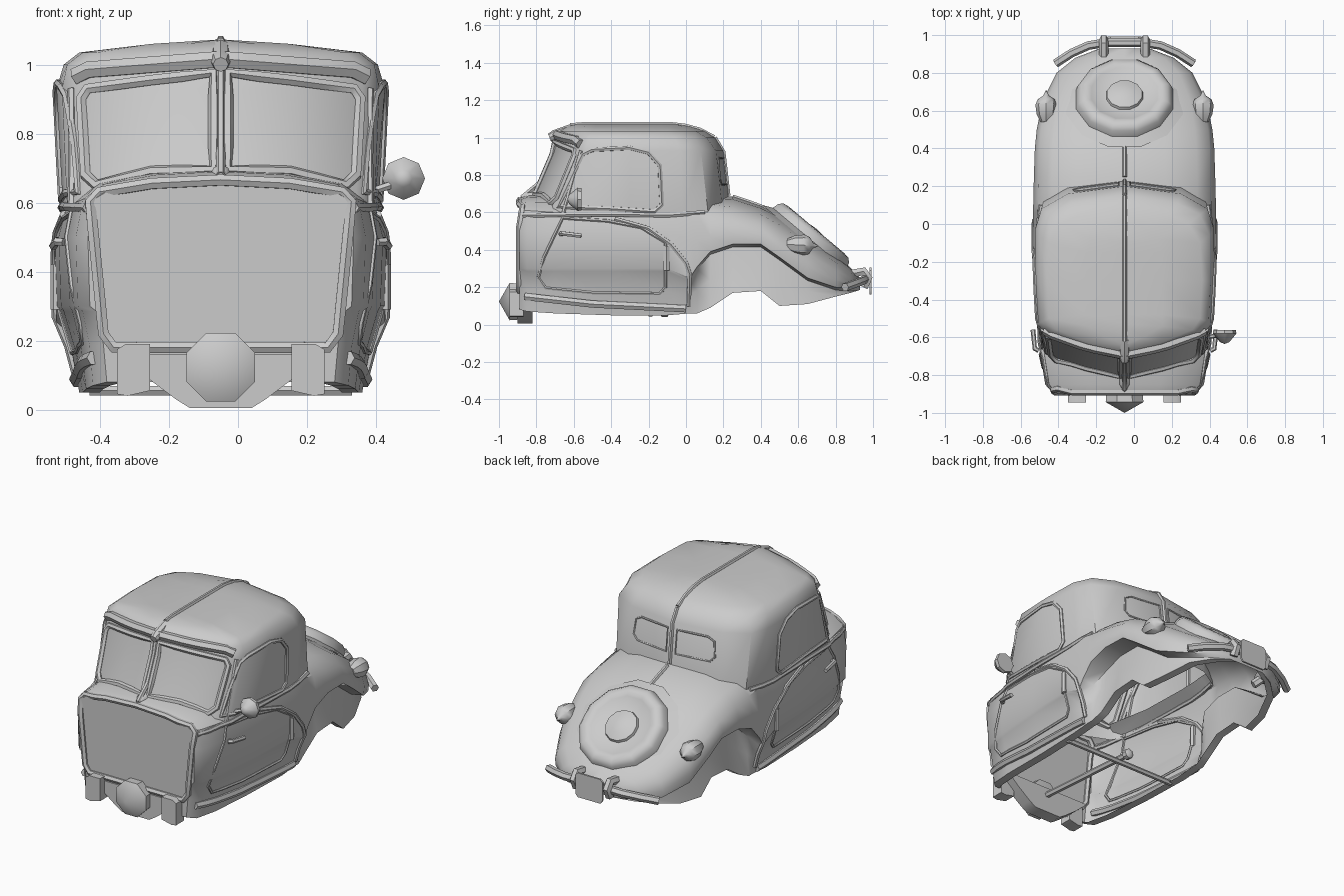
import bpy, bmesh, math
from mathutils import Vector, Matrix
from mathutils.bvhtree import BVHTree

if "Cube" in bpy.data.objects:
    bpy.data.objects.remove(bpy.data.objects["Cube"])

CX = -0.05  # the body sits left of the origin because of the single mirror


def make(name, verts, faces, angle=40):
    me = bpy.data.meshes.new(name)
    me.from_pydata([tuple(v) for v in verts], [], faces)
    bm = bmesh.new()
    bm.from_mesh(me)
    bmesh.ops.remove_doubles(bm, verts=bm.verts, dist=0.0005)
    bmesh.ops.recalc_face_normals(bm, faces=bm.faces)
    bm.to_mesh(me)
    bm.free()
    ob = bpy.data.objects.new(name, me)
    ob.location.x = CX
    bpy.context.collection.objects.link(ob)
    bpy.ops.object.select_all(action='DESELECT')
    ob.select_set(True)
    bpy.context.view_layer.objects.active = ob
    bpy.ops.object.shade_smooth_by_angle(angle=math.radians(angle))
    return ob


def lathe(name, prof, n, loc, axis, spin=0.0):
    """prof = (radius, height) pairs turned about axis"""
    rot = Vector((0, 0, 1)).rotation_difference(Vector(axis)).to_matrix()
    vs = [rot @ Vector((r * math.cos(2 * math.pi * (k + spin) / n), r * math.sin(2 * math.pi * (k + spin) / n), h))
          + Vector(loc) for r, h in prof for k in range(n)]
    fs = [(i * n + k, i * n + (k + 1) % n, (i + 1) * n + (k + 1) % n, (i + 1) * n + k)
          for i in range(len(prof) - 1) for k in range(n)]
    return make(name, vs, fs)


def prism(name, poly, y0, y1):
    """extrude an x,z outline along y"""
    n = len(poly)
    vs = [(x, y, z) for y in (y0, y1) for x, z in poly]
    fs = [tuple(range(n)), tuple(range(2 * n - 1, n - 1, -1))]
    fs += [(k, (k + 1) % n, n + (k + 1) % n, n + k) for k in range(n)]
    return make(name, vs, fs)


def tube(name, pts, r, closed=False):
    cu = bpy.data.curves.new(name, 'CURVE')
    cu.dimensions = '3D'
    cu.bevel_depth, cu.bevel_resolution, cu.use_fill_caps = r, 1, True
    sp = cu.splines.new('POLY')
    sp.points.add(len(pts) - 1)
    for p, q in zip(sp.points, pts):
        p.co = (*q, 1)
    sp.use_cyclic_u = closed
    ob = bpy.data.objects.new(name, cu)
    ob.location.x = CX
    bpy.context.collection.objects.link(ob)
    return ob


# lower body: y, width, top, shoulder, mid, arch height, inner width, bottom, bottom width
stations = [
    (-.89, .385, .675, .61, .5, .30, .36, .08, .33), (-.85, .42, .69, .61, .5, .30, .40, .07, .37),
    (-.7, .445, .70, .60, .5, .30, .43, .06, .39), (-.4, .47, .66, .59, .5, .30, .455, .05, .40),
    (-.1, .482, .66, .59, .5, .30, .465, .05, .41), (.02, .484, .67, .59, .45, .25, .46, .06, .41),
    (.06, .484, .68, .59, .45, .31, .40, .06, .41), (.13, .483, .69, .58, .47, .39, .36, .09, .40),
    (.25, .48, .685, .56, .48, .43, .36, .17, .40), (.4, .475, .635, .53, .47, .43, .36, .18, .40),
    (.5, .465, .585, .47, .41, .36, .36, .10, .40), (.65, .435, .48, .38, .31, .25, .35, .11, .37),
    (.8, .36, .37, .29, .24, .20, .30, .15, .31), (.88, .26, .305, .25, .22, .195, .22, .17, .22),
    (.93, .13, .25, .225, .21, .20, .12, .185, .12)]
verts, faces = [], []
for y, w, zt, zs, zm, za, wi, zb, wb in stations:
    d = zt - zs
    half = [(0, zt), (.45 * w, zt - .12 * d), (.8 * w, zt - .45 * d), (.95 * w, zs), (w, zm),
            (w * .985, za), (wi, za - .015), ((wi + wb) / 2 - .005, (za + zb) / 2), (wb, zb), (wb - .05, zb)]
    ring = [(-x, z) for x, z in reversed(half[1:])] + half
    verts += [(x, y, z) for x, z in ring]
n = 19
for i in range(len(stations) - 1):
    for k in range(n - 1):
        inside = -.75 < stations[i][0] and stations[i + 1][0] < .15 and 7 <= k <= 10
        if not inside:  # leave the body open beneath the cabin
            faces.append((i * n + k, i * n + k + 1, (i + 1) * n + k + 1, (i + 1) * n + k))
faces += [tuple(range(n)), tuple(range(len(verts) - n, len(verts)))]
body = make("lower_body", verts, faces)

# cabin: half outlines stacked from belt line to roof ridge
levels = [
    (.58, [(0, -.86), (.2, -.81), (.39, -.73), (.445, -.64), (.457, -.3), (.457, -.02), (.43, .12), (.30, .2), (0, .24)]),
    (.93, [(0, -.71), (.21, -.66), (.41, -.585), (.46, -.53), (.476, -.3), (.474, -.03), (.44, .08), (.30, .16), (0, .2)]),
    (1.0, [(0, -.70), (.2, -.65), (.40, -.575), (.445, -.52), (.455, -.3), (.45, -.06), (.40, .05), (.28, .11), (0, .155)]),
    (1.035, [(0, -.68), (.19, -.63), (.36, -.56), (.40, -.5), (.41, -.3), (.40, -.1), (.34, 0), (.24, .05), (0, .1)]),
    (1.06, [(0, -.64), (.1, -.6), (.2, -.54), (.2, -.48), (.2, -.3), (.2, -.15), (.17, -.08), (.1, -.02), (0, .02)]),
    (1.073, [(0, y) for y in (-.6, -.58, -.53, -.48, -.3, -.15, -.1, -.08, -.06)])]
verts, faces, n = [], [], 16
for z, half in levels:
    verts += [(x, y, z) for x, y in half + [(-x, y) for x, y in half[-2:0:-1]]]
for i in range(len(levels) - 1):
    faces += [(i * n + k, i * n + (k + 1) % n, (i + 1) * n + (k + 1) % n, (i + 1) * n + k) for k in range(n)]
cabin = make("cabin", verts, faces)

# projection of flat paths onto the shell
vs, fs = [], []
for ob in (body, cabin):
    o = len(vs)
    vs += [v.co.copy() for v in ob.data.vertices]
    fs += [[i + o for i in p.vertices] for p in ob.data.polygons]
bvh = BVHTree.FromPolygons(vs, fs)


def project(path, view, closed, lift=0.0):
    out, m = [], len(path)
    for i in range(m if closed else m - 1):
        a, b = Vector(path[i]), Vector(path[(i + 1) % m])
        steps = max(1, int((b - a).length / .07))
        out += [a.lerp(b, t / steps) for t in range(steps)]
    if not closed:
        out.append(Vector(path[-1]))
    res = []
    for u, v in out:
        start, d = {'side': ((2, u, v), (-1, 0, 0)), 'front': ((u, -2, v), (0, 1, 0)),
                    'rear': ((u, 2, v), (0, -1, 0)), 'top': ((u, v, 2), (0, 0, -1))}[view]
        hit = bvh.ray_cast(Vector(start), Vector(d))[0]
        if hit:
            res.append(hit - Vector(d) * lift)
    return res


def trim(name, path, view, r, closed=True, mirror=True, lift=0.0):
    pts = project(path, view, closed, lift)
    tube(name, pts, r, closed)
    if mirror:
        tube(name + "_left", [(-p.x, p.y, p.z) for p in pts], r, closed)


# side trims
trim("side_window_frame", [(-.68, .63), (-.55, .91), (-.5, .935), (-.3, .945), (-.2, .92), (-.14, .85), (-.13, .64),
                           (-.17, .605), (-.4, .62)], 'side', .013)
trim("door_edge", [(-.79, .25), (-.76, .36), (-.66, .57), (-.42, .555), (-.24, .52), (-.11, .44), (-.11, .2), (-.14, .165),
                   (-.5, .17), (-.75, .195)], 'side', .009)
trim("belt_moulding", [(-.87, .585), (-.4, .59), (-.1, .585), (.1, .6)], 'side', .014, False)
trim("fender_line", [(-.38, .565), (-.2, .515), (-.08, .43), (0, .33), (.02, .27), (.015, .1)], 'side', .013, False)
trim("sill", [(-.86, .15), (-.5, .11), (0, .085)], 'side', .022, False)
trim("front_pillar", [(-.66, .58), (-.56, .93)], 'side', .012, False)

# windscreen, grille surround and roof trims
trim("windscreen_frame", [(.02, .695), (.2, .69), (.36, .65), (.392, .68), (.405, .9), (.385, .93), (.2, .955), (.02, .975)],
     'front', .017)
trim("windscreen_bar", [(0, .68), (0, .99)], 'front', .014, False, False)
trim("visor_rim", [(-.42, .965), (-.38, .985), (0, 1.015), (.38, .985), (.42, .965)], 'front', .027, False, False)
trim("grille_surround", [(-.31, .18), (.31, .18), (.34, .22), (.378, .60), (.35, .63), (.2, .655), (0, .665), (-.2, .655),
                         (-.35, .63), (-.378, .60), (-.34, .22)], 'front', .018, True, False)
trim("roof_strip", [(0, -.62), (0, .15)], 'top', .012, False, False)
trim("rear_strip", [(0, 1.0), (0, .69)], 'rear', .012, False, False)
trim("rear_window_frame", [(.03, .75), (.24, .75), (.27, .78), (.26, .87), (.22, .89), (.03, .89)], 'rear', .006)
trim("tail_strip", [(0, .25), (0, .42)], 'top', .012, False, False)
lathe("roof_boss", [(0, 0), (.022, 0), (.03, .03), (.028, .13), (0, .14)], 8, (0, -.73, 1.0), (0, 1, .38))
lathe("cowl_boss", [(0, 0), (.03, .0), (.03, .05), (0, .09)], 8, (0, -.8, .68), (0, -1, 0))

# front apron, lamp and bumper blocks
prism("front_apron", [(-.29, .16), (-.21, .09), (-.13, .03), (-.09, .005), (.09, .005), (.13, .03), (.21, .09), (.29, .16)],
      -.9, -.82)
lathe("front_lamp", [(0, -.06), (.1, -.05), (.108, .05), (0, .107)], 8, (0, -.893, .123), (0, -1, 0), .5)
for s in (1, -1):
    prism("bumper_block", [(s * x, z) for x, z in [(.205, .055), (.205, .19), (.275, .19), (.3, .175), (.3, .045), (.27, .04)]],
          -.945, -.87)

# spare wheel cover on the tail
lathe("spare_wheel", [(.32, -.025), (.265, 0), (.255, .035), (.235, .055), (.2, .06), (.18, .05), (.11, .03), (.1, .03),
                      (.095, .045), (.05, .06), (0, .065)], 12, (0, .66, .46), (0, .643, .766), .5)

# tail lamps, handles, hinges
for s in (1, -1):
    lathe("tail_lamp", [(0, -.08), (.03, -.08), (.05, -.04), (.057, .01), (.045, .04), (.015, .06), (0, .09)], 8,
          (s * .415, .62, .425), (0, 1, -.05))
    tube("tail_lamp_stem", [(s * .36, .56, .36), (s * .41, .6, .41)], .025)
    tube("door_handle", [(s * .455, -.67, .485), (s * .475, -.66, .487), (s * .485, -.56, .475)], .013)
    tube("door_hinge", [(s * .475, -.105, .29), (s * .475, -.105, .42)], .018)

# rear bumper with overriders and plate
arc = [(.365, .85, .2), (.28, .905, .22), (.19, .945, .235), (.1, .96, .245)]
tube("rear_bumper", arc + [(-x, y, z) for x, y, z in reversed(arc)], .023)
for s in (1, -1):
    tube("overrider", [(s * .11, .88, .27), (s * .11, .95, .285), (s * .11, .975, .25), (s * .11, .95, .2)], .026)
prism("number_plate", [(-.09, .18), (-.075, .16), (.075, .16), (.09, .18), (.09, .29), (.075, .305), (-.075, .305), (-.09, .29)],
      .982, .993)

# wing mirror on one side
lathe("wing_mirror", [(0, 0), (.06, 0), (.062, .02), (.025, .065), (0, .075)], 8, (.53, -.56, .67), (0, -1, 0))
tube("mirror_arm", [(.43, -.6, .63), (.52, -.585, .66)], .012)

# underside frame
tube("drive_shaft", [(0, -.86, .12), (0, -.12, .07)], .018)
lathe("shaft_end", [(0, 0), (.03, .01), (.03, .04), (0, .06)], 8, (0, -.14, .07), (0, 1, 0))
tube("cross_member", [(-.38, -.19, .055), (.38, -.19, .055)], .016)

# turn the tubes into meshes
bpy.ops.object.select_all(action='DESELECT')
for ob in bpy.data.objects:
    if ob.type == 'CURVE':
        ob.select_set(True)
        bpy.context.view_layer.objects.active = ob
bpy.ops.object.convert(target='MESH')
bpy.ops.object.shade_smooth_by_angle(angle=math.radians(50))
